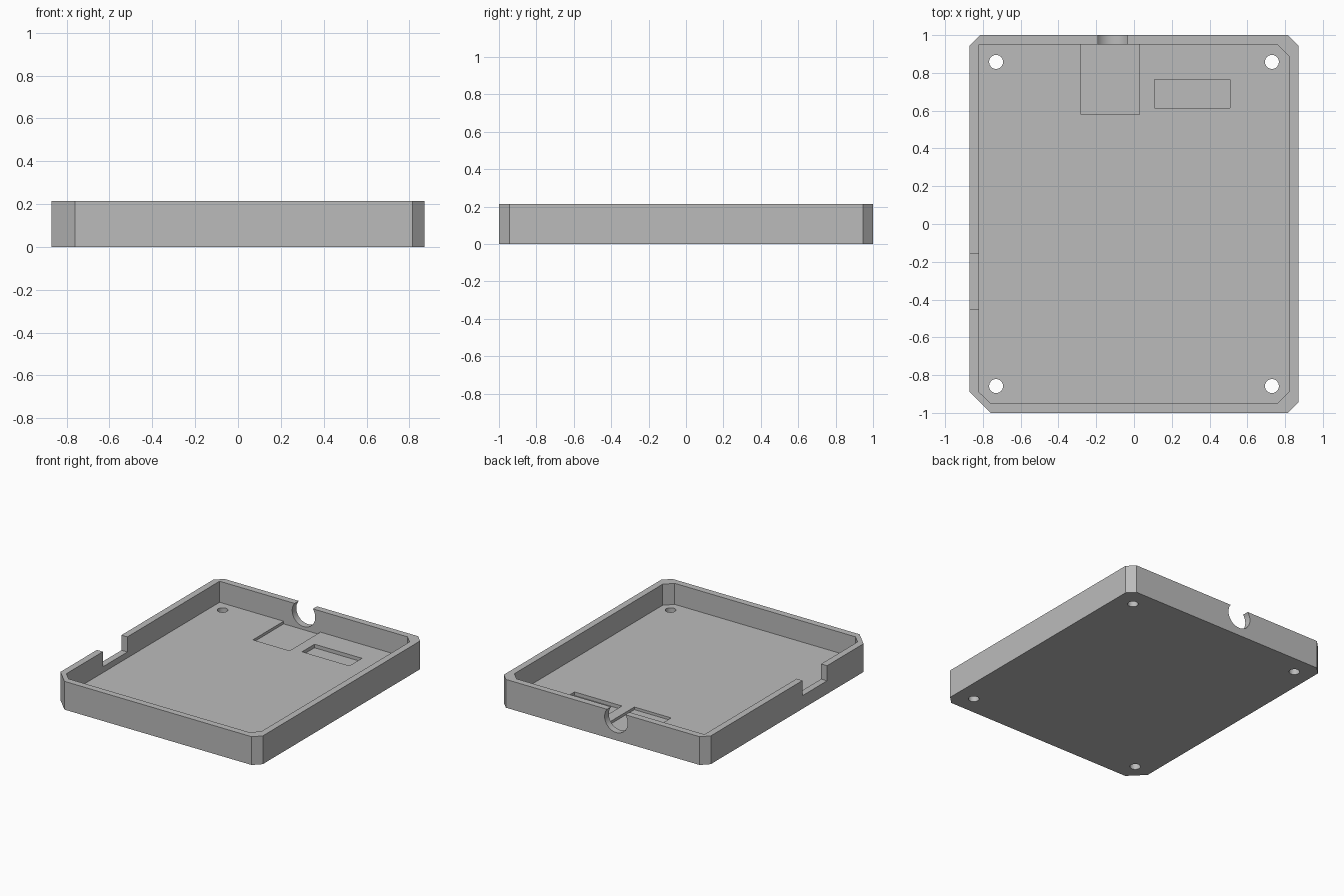
import bpy
import bmesh
from math import cos, sin, pi, radians

if "Cube" in bpy.data.objects:
    bpy.data.objects.remove(bpy.data.objects["Cube"], do_unlink=True)

HALF_X, HALF_Y, HEIGHT = 0.87, 1.0, 0.215
WALL, FLOOR = 0.05, 0.055
TOP = HEIGHT + 0.1          # cutters reach past the rim

grey = bpy.data.materials.new("plain grey")
grey.use_nodes = True
grey.diffuse_color = (0.5, 0.5, 0.5, 1)
grey.node_tree.nodes["Principled BSDF"].inputs["Base Color"].default_value = (0.5, 0.5, 0.5, 1)


def prism(name, points, offset):
    """Extrude a closed outline of 3D points along an offset."""
    bm = bmesh.new()
    face = bm.faces.new([bm.verts.new(p) for p in points])
    result = bmesh.ops.extrude_face_region(bm, geom=[face], use_keep_orig=True)
    moved = [v for v in result["geom"] if isinstance(v, bmesh.types.BMVert)]
    bmesh.ops.translate(bm, verts=moved, vec=offset)
    bmesh.ops.recalc_face_normals(bm, faces=bm.faces)
    mesh = bpy.data.meshes.new(name)
    bm.to_mesh(mesh)
    bm.free()
    mesh.materials.append(grey)
    obj = bpy.data.objects.new(name, mesh)
    bpy.context.collection.objects.link(obj)
    return obj


def chamfered(hx, hy, z, front_right, front_left, back_left, back_right):
    """Rectangle outline with its own chamfer at each corner (0 is sharp)."""
    corners = [(-1, -1, front_right), (1, -1, front_left),
               (1, 1, back_left), (-1, 1, back_right)]
    points = []
    for sx, sy, c in corners:
        on_side = (sx * hx, sy * (hy - c), z)
        on_end = (sx * (hx - c), sy * hy, z)
        pair = [on_side, on_end] if sx * sy > 0 else [on_end, on_side]
        points += pair if c else pair[:1]
    return points


def box(name, x0, x1, y0, y1, z0, z1):
    outline = [(x0, y0, z0), (x1, y0, z0), (x1, y1, z0), (x0, y1, z0)]
    return prism(name, outline, (0, 0, z1 - z0))


def round_cutter(name, centre, radius, offset, sides=48):
    """Cylinder along z, or along y when the offset points that way."""
    cx, cy, cz = centre
    points = []
    for i in range(sides):
        a, b = radius * cos(2 * pi * i / sides), radius * sin(2 * pi * i / sides)
        points.append((cx + a, cy, cz + b) if offset[1] else (cx + a, cy + b, cz))
    return prism(name, points, offset)


# Tray body, with one larger corner chamfer
tray = prism("tray", chamfered(HALF_X, HALF_Y, 0, 0.11, 0.055, 0.055, 0.055),
             (0, 0, HEIGHT))

# Main cavity, sharp at the back corner on the notched side
inner = chamfered(HALF_X - WALL, HALF_Y - WALL, FLOOR, 0.06, 0.06, 0.06, 0)
cutters = [prism("cavity_cutter", inner, (0, 0, TOP - FLOOR))]

# Shallow floor pockets
cutters.append(box("wide_pocket_cutter", -0.281, 0.028, 0.58, HALF_Y - WALL,
                   FLOOR - 0.02, FLOOR + 0.002))
cutters.append(box("slim_pocket_cutter", 0.108, 0.507, 0.615, 0.765,
                   FLOOR - 0.027, FLOOR + 0.05))

# Side wall notch and round cable opening in the back wall
cutters.append(box("side_notch_cutter", -1, -HALF_X + WALL + 0.02, -0.452, -0.158,
                   0.1, TOP))
cutters.append(round_cutter("cable_opening_cutter", (-0.1125, 0.93, 0.156), 0.097,
                            (0, 0.2, 0)))

# Screw holes through the floor
for sx in (-1, 1):
    for sy in (-1, 1):
        cutters.append(round_cutter("screw_hole_cutter", (sx * 0.73, sy * 0.858, -0.1),
                                    0.037, (0, 0, 0.25), 32))

# Cut everything, bake the result and drop the cutters
for cutter in cutters:
    mod = tray.modifiers.new(cutter.name, "BOOLEAN")
    mod.operation = "DIFFERENCE"
    mod.solver = "EXACT"
    mod.object = cutter
    cutter.hide_render = True
depsgraph = bpy.context.evaluated_depsgraph_get()
baked = bpy.data.meshes.new_from_object(tray.evaluated_get(depsgraph))
tray.modifiers.clear()
tray.data = baked
for cutter in cutters:
    bpy.data.objects.remove(cutter, do_unlink=True)

# Smooth round cuts, crisp edges elsewhere
bpy.ops.object.select_all(action="DESELECT")
tray.select_set(True)
bpy.context.view_layer.objects.active = tray
bpy.ops.object.shade_smooth_by_angle(angle=radians(30))
